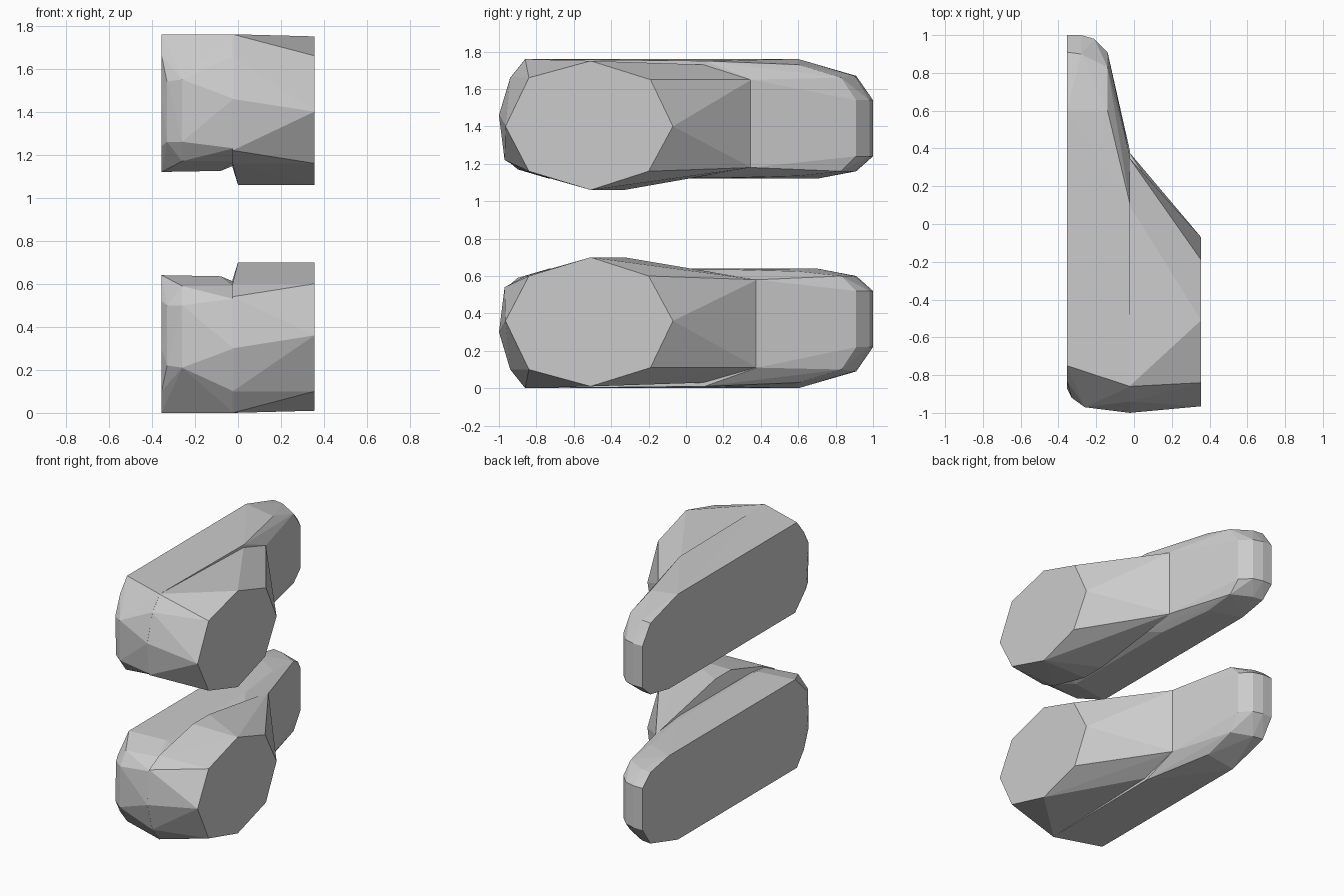
import bpy, bmesh
from mathutils import Vector

if "Cube" in bpy.data.objects:
    bpy.data.objects.remove(bpy.data.objects["Cube"])


def hull(name, layers, mirror_z=None, shift=None):
    """Faceted convex block from cross-sections: {x: [(y, z), ...]}."""
    bm = bmesh.new()
    for x, pts in layers:
        for y, z in pts:
            if mirror_z is not None:
                z = mirror_z - z
                if shift and abs(y - 0.38) < 0.001:
                    y = shift
            bm.verts.new(Vector((x, y, z)))
    res = bmesh.ops.convex_hull(bm, input=bm.verts[:])
    junk = {g for g in res["geom_interior"] + res["geom_unused"]
            if isinstance(g, bmesh.types.BMVert)}
    bmesh.ops.delete(bm, geom=list(junk), context='VERTS')
    bmesh.ops.dissolve_limit(bm, angle_limit=0.01, verts=bm.verts[:], edges=bm.edges[:])
    bmesh.ops.recalc_face_normals(bm, faces=bm.faces[:])
    mesh = bpy.data.meshes.new(name)
    bm.to_mesh(mesh)
    bm.free()
    ob = bpy.data.objects.new(name, mesh)
    bpy.context.collection.objects.link(ob)
    return ob


# Long plate half: flat outer side, rounded back end, bevelled front
plate = [
    (-0.355, [(1, .22), (1, .52), (.91, .60), (.70, .64), (-.73, .64), (-.85, .52),
              (-.87, .30), (-.83, .10), (-.75, 0), (.60, 0), (.91, .09)]),
    (-0.33, [(-.92, .22), (-.91, .50)]),
    (-0.28, [(1, .22), (1, .52), (.90, .09), (.90, .60)]),
    (-0.26, [(-.97, .21), (-.965, .50), (-.90, .59)]),
    (-0.21, [(.98, .22), (.98, .52)]),
    (-0.14, [(.91, .22), (.91, .52), (.83, .10), (.83, .60), (.60, .03), (.60, .625)]),
    (-0.08, [(-.70, .635), (.20, .635)]),
    (-0.02, [(-1, .30), (-.97, .53), (-.86, .59), (-.70, .61), (.10, .61), (.38, .58),
             (.38, .11), (.10, .01), (-.86, 0), (-.94, .10)]),
]

# Short bulged half: octagonal outer face tapering back to the plate
octagon = [(-.965, .36), (-.84, .60), (-.51, .70), (-.20, .60),
           (-.07, .36), (-.19, .11), (-.51, .01), (-.84, .10)]
bulge = [
    (0.355, octagon),
    (0.0, [(-.51, .70), (-.33, .70)]),
    (-0.025, [(-1, .30), (-.97, .54), (-.86, .60), (-.50, .62), (.38, .58),
              (.38, .11), (.10, .03), (-.86, 0), (-.94, .10)]),
]

# Lower pair, and the upper pair mirrored vertically
for part, layers in (("plate", plate), ("bulge", bulge)):
    hull("lower_" + part, layers)
    hull("upper_" + part, layers, mirror_z=1.76, shift=0.35)
